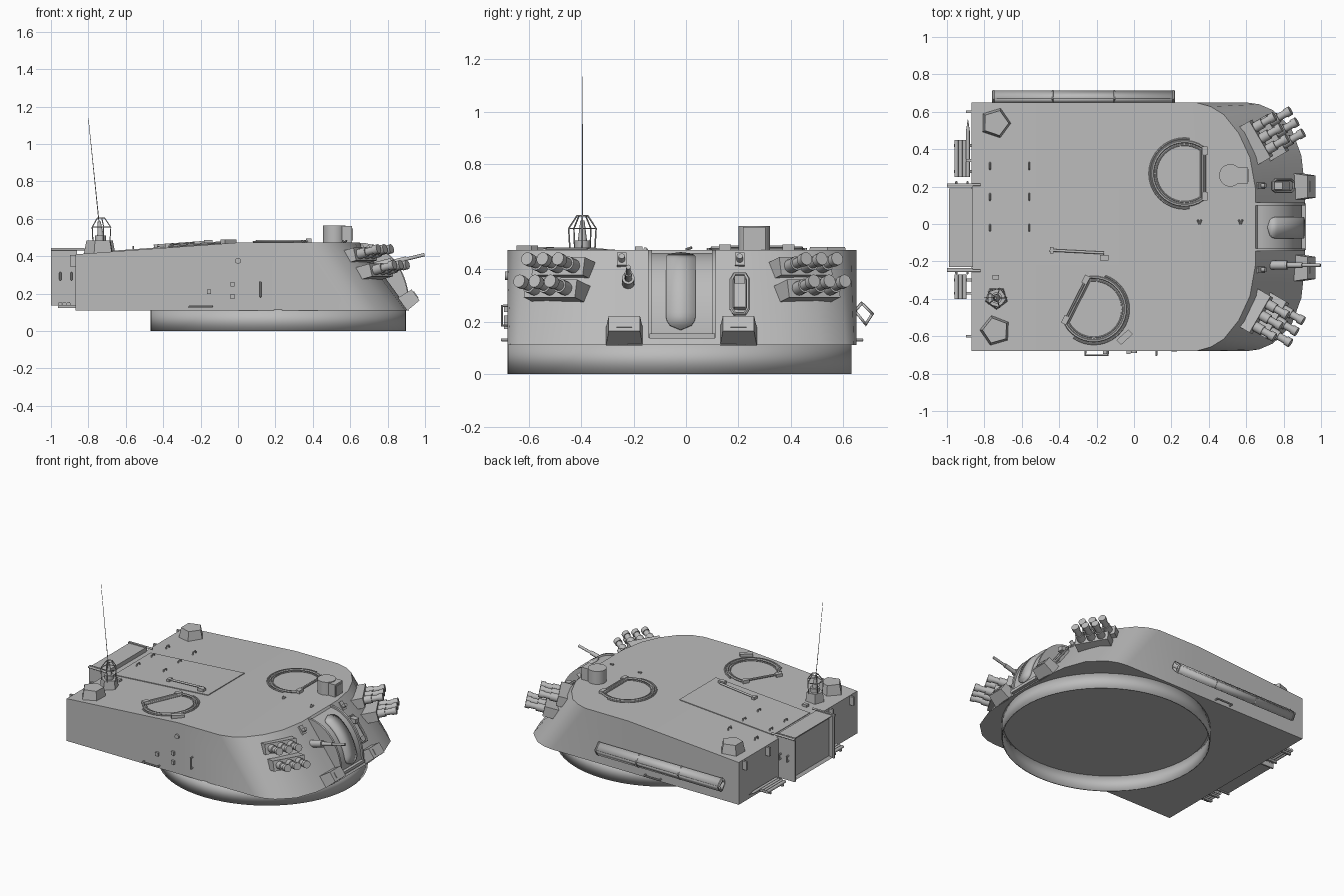
import bpy, bmesh
from math import sin, cos, radians, sqrt, pi
from mathutils import Vector, Matrix

if "Cube" in bpy.data.objects:
    bpy.data.objects.remove(bpy.data.objects["Cube"])

MAT = bpy.data.materials.new("armour_grey")
MAT.use_nodes = True
GREY = (0.5, 0.5, 0.5, 1)
MAT.diffuse_color = GREY
MAT.node_tree.nodes["Principled BSDF"].inputs["Base Color"].default_value = GREY
PARTS = []
MID = -0.015      # centre line of the hull in y
SLOPE = radians(54)


def add(name, mesh):
    ob = bpy.data.objects.new(name, mesh)
    bpy.context.collection.objects.link(ob)
    mesh.materials.clear()
    mesh.materials.append(MAT)
    PARTS.append(ob)
    return ob


def finish(name, bm):
    bmesh.ops.recalc_face_normals(bm, faces=bm.faces)
    mesh = bpy.data.meshes.new(name)
    bm.to_mesh(mesh)
    bm.free()
    return add(name, mesh)


def box(name, loc, size, pitch=0, yaw=0, taper=1):
    bm = bmesh.new()
    bmesh.ops.create_cube(bm, size=1)
    for v in bm.verts:
        if v.co.z > 0:
            v.co.x *= taper
            v.co.y *= taper
    m = Matrix.Translation(loc) @ Matrix.Rotation(yaw, 4, "Z") @ Matrix.Rotation(pitch, 4, "Y")
    bm.transform(m @ Matrix.Diagonal((*size, 1)))
    return finish(name, bm)


def rod(name, a, b, r, r2=None, n=16, caps=True):
    a, b = Vector(a), Vector(b)
    bm = bmesh.new()
    bmesh.ops.create_cone(bm, segments=n, radius1=r, radius2=r if r2 is None else r2,
                          depth=(b - a).length, cap_ends=caps)
    bm.transform(Matrix.Translation((a + b) / 2) @ (b - a).to_track_quat("Z", "Y").to_matrix().to_4x4())
    return finish(name, bm)


def wire(name, pts, r, closed=False):
    cu = bpy.data.curves.new(name, "CURVE")
    cu.dimensions = "3D"
    cu.bevel_depth = r
    cu.bevel_resolution = 1
    cu.use_fill_caps = True
    sp = cu.splines.new("POLY")
    sp.points.add(len(pts) - 1)
    for p, co in zip(sp.points, pts):
        p.co = (*co, 1)
    sp.use_cyclic_u = closed
    tmp = bpy.data.objects.new(name + "_path", cu)
    mesh = bpy.data.meshes.new_from_object(tmp)
    bpy.data.objects.remove(tmp)
    return add(name, mesh)


def extrude_y(name, profile, y0, y1):
    bm = bmesh.new()
    f = bm.faces.new([bm.verts.new((x, y0, z)) for x, z in profile])
    g = bmesh.ops.extrude_face_region(bm, geom=[f])["geom"]
    bmesh.ops.translate(bm, vec=(0, y1 - y0, 0), verts=[v for v in g if isinstance(v, bmesh.types.BMVert)])
    return finish(name, bm)


def roof(x):
    return min(0.473, 0.41 + 0.072 * (x + 0.87))


def glacis(z):
    return 0.65 + 0.265 * (0.47 - z) / 0.36


# Turret shell lofted between its floor and roof outlines
TOP = [(-.87, .665), (0, .665), (.33, .665), (.41, .643), (.48, .6), (.56, .5), (.62, .37), (.65, .2)]
LOW = [(-.87, .665), (0, .665), (.6, .665), (.67, .655), (.74, .625), (.84, .53), (.895, .38), (.915, .2)]
bm = bmesh.new()


def ring(half, zf):
    pts = [(x, MID + y) for x, y in half] + [(x, MID - y) for x, y in reversed(half)]
    return [bm.verts.new((x, y, zf(x))) for x, y in pts]


low, top = ring(LOW, lambda x: 0.11), ring(TOP, roof)
n = len(low)
for i in range(n):
    j = (i + 1) % n
    bm.faces.new((low[i], low[j], top[j], top[i]))
bm.faces.new(low)
bm.faces.new(top[1:-1])
bm.faces.new((top[0], top[1], top[-2], top[-1]))
finish("turret_shell", bm)

# Open turret ring
tr = rod("turret_ring", (0, 0, 0), (0, 0, 0.115), 1, n=64, caps=False)
tr.data.transform(Matrix.Translation((0.215, -0.025, 0)) @ Matrix.Diagonal((0.675, 0.648, 1, 1)))
tr.modifiers.new("wall", "SOLIDIFY").thickness = 0.008


# Curved gun mount: cheeks, drum and rounded cover
def drum(a, grow=0):
    return 0.65 + (0.262 + grow) * sin(a), 0.14 + (0.332 + grow) * cos(a)


def drum_profile(grow):
    return [drum(pi / 2 * i / 14, grow) for i in range(15)] + [(0.62, 0.14), (0.62, 0.47)]


extrude_y("mount_drum", drum_profile(-0.012), -0.13, 0.10)
for y in (-0.145, 0.1):
    extrude_y("mount_cheek", drum_profile(0), y, y + 0.015)
box("mount_sill", (0.88, MID, 0.145), (0.08, 0.25, 0.02))
bm = bmesh.new()
rows = []
for i in range(25):
    t = i / 24
    s = min(t, 1 - t) / 0.14
    w = 0.055 * (sqrt(max(0, 1 - (1 - s) ** 2)) if s < 1 else 1) + 0.002
    x, z = drum(radians(15 + 70 * t), 0.004)
    rows.append([bm.verts.new((x, -0.02 + k * w, z)) for k in (-1, 1)])
for a, b in zip(rows, rows[1:]):
    bm.faces.new((a[0], a[1], b[1], b[0]))
cover = finish("mount_cover", bm)
cover.modifiers.new("thick", "SOLIDIFY").thickness = 0.025

# Smoke launchers: two rows of three tubes on either side
for side in (-1, 1):
    yaw = radians(30) * side
    along = Vector((-sin(yaw), cos(yaw), 0))
    aim = Vector((cos(yaw), sin(yaw), 0.24)).normalized()
    for bx, by, bz in ((0.66, 0.46, 0.405), (0.745, 0.49, 0.32)):
        c = Vector((bx, MID + by * side, bz))
        box("launcher_bracket", c - aim * 0.035, (0.12, 0.225, 0.07), radians(-14), yaw)
        for k in (-1, 0, 1):
            p = c + along * 0.068 * k
            rod("launcher_tube", p, p + aim * 0.13, 0.02)
            rod("launcher_sleeve", p + aim * 0.02, p + aim * 0.075, 0.027)
            rod("launcher_cap", p + aim * 0.12, p + aim * 0.15, 0.025)

# Front fittings: lamp boxes, sight frame, hooks, coaxial barrel
for y in (-0.235, 0.2):
    box("lamp_box", (0.915, y, 0.168), (0.085, 0.14, 0.085), SLOPE, taper=0.85)
    box("lamp_lens", (0.948, y, 0.192), (0.04, 0.06, 0.012), SLOPE)
for y in (-0.245, 0.205):
    box("hook_plate", (glacis(0.435), y, 0.435), (0.06, 0.035, 0.015), SLOPE)
    rod("hook_pin", (glacis(0.43), y, 0.43), (glacis(0.43) + 0.025, y, 0.45), 0.012)
wire("sight_frame", [(glacis(z) + 0.02, 0.205 + y, z + 0.01) for y, z in
     ((-.02, .22), (.02, .22), (.032, .24), (.032, .35), (.02, .37), (-.02, .37), (-.032, .35), (-.032, .24))],
     0.008, True)
box("sight_block", (glacis(0.3) + 0.005, 0.205, 0.3), (0.13, 0.045, 0.03), SLOPE)
box("sight_head", (0.765, 0.205, 0.36), (0.06, 0.04, 0.03))
rod("coax_socket", (0.72, -0.22, 0.34), (0.82, -0.22, 0.366), 0.024)
rod("coax_barrel", (0.8, -0.22, 0.36), (0.997, -0.22, 0.408), 0.009)
rod("coax_jacket", (0.8, -0.22, 0.36), (0.9, -0.22, 0.385), 0.014)

# Rotating roof sight
rod("roof_sight", (0.515, 0.26, 0.46), (0.515, 0.26, 0.565), 0.06, n=32)
box("roof_sight_hood", (0.565, 0.26, 0.515), (0.09, 0.085, 0.09))
box("roof_sight_window", (0.612, 0.26, 0.515), (0.006, 0.065, 0.065))


# Roof hatches: D-shaped rims with an outer rail and hinges
def hatch(cx, cy, turn):
    def at(r, deg, up):
        a = radians(deg) + turn
        x, y = cx + r * cos(a), cy + r * sin(a)
        return x, y, roof(x) + up
    arc = [55 + 250 * i / 28 for i in range(29)]
    wire("hatch_rim", [at(0.17, d, 0.006) for d in arc], 0.008, True)
    wire("hatch_seal", [at(0.152, d, 0.003) for d in arc], 0.004, True)
    wire("hatch_rail", [at(0.187, d, 0.004) for d in arc[3:-3]], 0.005)
    for d in (48, 312):
        box("hatch_hinge", at(0.163, d, 0.008), (0.03, 0.045, 0.025), yaw=turn)
    wire("hatch_hinge_bar", [at(0.163, 48, 0.012), at(0.163, 312, 0.012)], 0.006)


hatch(0.27, 0.27, 0)
hatch(-0.215, -0.455, radians(153))

# Roof panel, lifting eyes, handle bar and small plates
box("roof_panel", (-0.45, MID, roof(-0.45) + 0.001), (0.74, 0.41, 0.008), -0.072)
for x in (-0.77, -0.56):
    for y in (0.31, 0.145, -0.02):
        z = roof(x)
        wire("lifting_eye", [(x, y - .018, z), (x, y - .012, z + .018), (x, y + .012, z + .018), (x, y + .018, z)], 0.005)
for x in (0.35, 0.57):
    for k in (-1, 1):
        rod("roof_lug", (x, 0, 0.475), (x + 0.01 * k, 0.022, 0.482), 0.005, n=8)
rod("lock_bar", (-0.45, -0.14, roof(-0.45) + 0.015), (-0.16, -0.155, roof(-0.16) + 0.015), 0.007)
box("lock_block", (-0.16, -0.18, roof(-0.16) + 0.01), (0.045, 0.03, 0.03))
box("lock_end", (-0.44, -0.14, roof(-0.44) + 0.01), (0.02, 0.035, 0.025))
box("roof_plate", (-0.05, -0.605, 0.477), (0.085, 0.035, 0.025), yaw=radians(42))
box("rear_roof_plate", (-0.74, -0.285, 0.425), (0.035, 0.025, 0.02))

# Rear corner housings and the aerial with its guard cage
for y, turn in ((0.54, 0.3), (-0.57, 0.9)):
    h = rod("corner_housing", (0, 0, 0), (0, 0, 0.075), 0.085, 0.07, 5)
    h.data.transform(Matrix.Translation((-0.74, y, 0.41)) @ Matrix.Rotation(turn, 4, "Z"))
AX, AY = -0.735, -0.395
rod("aerial_base", (AX, AY, 0.4), (AX, AY, 0.482), 0.065, 0.055, 5)
rod("aerial_mount", (AX, AY, 0.48), (AX, AY, 0.51), 0.03)
rod("aerial_spring", (AX, AY, 0.505), (AX - 0.007, AY, 0.585), 0.018, 0.008)
rod("aerial_whip", (AX - 0.007, AY, 0.57), (-0.8, AY, 1.135), 0.0025, 0.0012, 6)
cage = []
for i in range(5):
    d = Vector((cos(i * 2 * pi / 5), sin(i * 2 * pi / 5), 0))
    p = Vector((AX, AY, 0))
    cage.append([p + d * r + Vector((0, 0, z)) for r, z in ((.05, .475), (.055, .555), (.022, .603))])
    wire("aerial_guard_post", cage[-1], 0.003)
for k in (1, 2):
    wire("aerial_guard_hoop", [c[k] for c in cage], 0.003, True)

# Rear stowage bin with recessed door, side plates and hinge rods
stow = box("rear_bin", (-0.925, -0.02, 0.29), (0.13, 0.42, 0.3))
bm = bmesh.new()
bm.from_mesh(stow.data)
bm.faces.ensure_lookup_table()
back = min(bm.faces, key=lambda f: f.calc_center_median().x)
bmesh.ops.inset_region(bm, faces=[back], thickness=0.025)
bmesh.ops.translate(bm, verts=back.verts, vec=(0.015, 0, 0))
bm.to_mesh(stow.data)
bm.free()
for y, k in ((0.2, 1), (-0.24, -1)):
    box("bin_side_plate", (-0.93, y, 0.29), (0.138, 0.012, 0.31))
    rod("bin_top_rod", (-1.0, y + 0.01 * k, 0.437), (-0.82, y + 0.01 * k, 0.437), 0.007)
    for x in (-0.95, -0.89):
        wire("bin_clasp", [(x, y, .275), (x, y + .025 * k, .275), (x, y + .025 * k, .31), (x, y, .31)], 0.006)

# Spare rods carried low behind the rear wall
for y0, y1 in ((0.25, 0.45), (-0.4, -0.27)):
    for x in (-0.95, -0.928, -0.906):
        rod("stowed_rod", (x, y0, 0.145), (x, y1, 0.145), 0.011)
    for y in (y0 + 0.03, y1 - 0.03):
        box("stowed_rod_bracket", (-0.915, y, 0.13), (0.095, 0.015, 0.012))
rod("stowed_spike", (-0.888, 0.25, 0.15), (-0.888, 0.5, 0.15), 0.01)
rod("stowed_spike_tip", (-0.888, 0.5, 0.15), (-0.888, 0.56, 0.15), 0.01, 0.001)
for y in (-0.6, -0.37, 0.34, 0.6):
    box("rear_lug", (-0.882, y, 0.375), (0.035, 0.015, 0.06))

# Long hollow rail on the left flank with clamps
Y, Z = 0.68, 0.23
DIAMOND = ((-.035, .01), (-.01, .04), (.03, 0), (.005, -.04))
for i in range(4):
    (a, b), (c, d) = DIAMOND[i], DIAMOND[(i + 1) % 4]
    bm = bmesh.new()
    quad = [bm.verts.new((x, Y + s * u, Z + s * v)) for x, u, v, s in
            ((-.76, a, b, 1), (-.76, c, d, 1), (.22, c, d, 1), (.22, a, b, 1))]
    bm.faces.new(quad)
    w = finish("flank_rail_side", bm).modifiers.new("wall", "SOLIDIFY")
    w.thickness, w.offset = 0.01, 0
for x in (-0.75, -0.435, -0.105, 0.21):
    wire("flank_rail_clamp", [(x, Y + a * 1.08, Z + b * 1.08) for a, b in DIAMOND], 0.006, True)

# Flank grab rails, handle and clips
for y, k in ((MID - 0.665, -1), (MID + 0.665, 1)):
    e = y + 0.022 * k
    wire("low_grab_rail", [(-.26, y, .13), (-.26, e, .13), (-.14, e, .13), (-.14, y, .13)], 0.006)
S = MID - 0.665
wire("flank_handle", [(.12, S, .185), (.12, S - .022, .185), (.12, S - .022, .26), (.12, S, .26)], 0.006)
for x, z in ((-0.03, 0.25), (-0.03, 0.185), (-0.155, 0.21)):
    box("flank_clip", (x, S - 0.006, z), (0.022, 0.016, 0.026))
rod("flank_plug", (0, S, 0.375), (0, S - 0.01, 0.375), 0.016)

# Smooth the round parts, keep hard edges
for ob in PARTS:
    ob.select_set(True)
bpy.context.view_layer.objects.active = PARTS[0]
bpy.ops.object.shade_smooth_by_angle(angle=radians(35))
